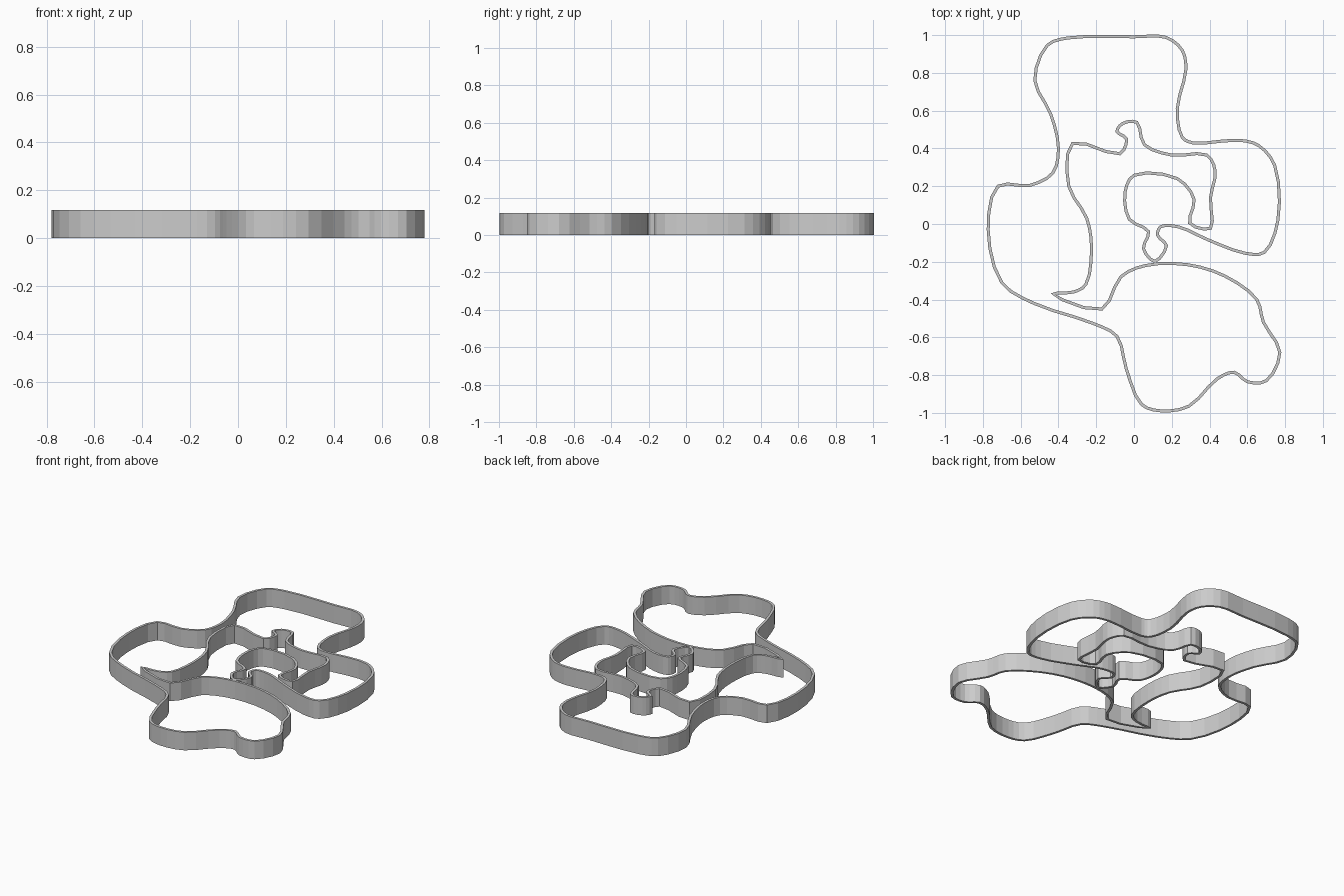
import bpy
import bmesh
from mathutils import Vector

if "Cube" in bpy.data.objects:
    bpy.data.objects.remove(bpy.data.objects["Cube"])

HEIGHT = 0.117
HALF_WALL = 0.008
STEPS = 3

# Guide points of the single closed ribbon, clockwise from the top left lobe
path = [
    (-.35, .985), (0, .991), (.17, .988), (.255, .92), (.275, .82), (.229, .61),
    (.255, .46), (.31, .43), (.56, .443), (.66, .415), (.745, .31), (.762, .02),
    (.69, -.15), (.59, -.155), (.39, -.083),
    # keyhole and inner hook
    (.235, -.015), (.14, -.015), (.125, -.06), (.172, -.115), (.11, -.198), (.05, -.13),
    (.077, -.04), (-.025, .025), (-.047, .17), (0, .258), (.23, .24), (.318, .13),
    (.295, .005), (.405, -.022), (.405, .14), (.43, .28), (.385, .365), (.2, .365),
    (.055, .42), (.015, .538), (-.06, .532), (-.09, .49), (-.04, .45), (-.075, .372),
    # inner left run and spike
    (-.325, .427), (-.345, .2), (-.25, .03), (-.225, -.13), (-.255, -.32),
    (-.32, -.36), (-.43, -.37), (-.17, -.45), (-.07, -.28),
    # lower lobe
    (.06, -.22), (.28, -.215), (.48, -.275), (.65, -.4), (.685, -.52), (.772, -.68),
    (.7, -.83), (.6, -.835), (.53, -.785), (.44, -.82), (.29, -.965), (.14, -.989),
    (.04, -.955), (-.04, -.77), (-.09, -.595), (-.22, -.525),
    # left lobe and neck
    (-.53, -.42), (-.7, -.31), (-.772, -.03), (-.72, .2), (-.55, .205), (-.43, .27),
    (-.4, .4), (-.44, .58), (-.525, .76), (-.46, .945),
]


def spline(points, steps):
    """Closed centripetal curve through the guide points."""
    pts = [Vector(p) for p in points]
    n = len(pts)
    out = []
    for i in range(n):
        a, b, c, d = (pts[(i + k) % n] for k in (-1, 0, 1, 2))
        t1 = (b - a).length ** 0.5
        t2 = (c - b).length ** 0.5
        t3 = (d - c).length ** 0.5
        m1 = (c - b) + t2 * ((b - a) / t1 - (c - a) / (t1 + t2))
        m2 = (c - b) + t2 * ((d - c) / t3 - (d - b) / (t2 + t3))
        for s in range(steps):
            u = s / steps
            out.append((2*u**3 - 3*u**2 + 1) * b + (u**3 - 2*u**2 + u) * m1
                       + (3*u**2 - 2*u**3) * c + (u**3 - u**2) * m2)
    return out


def ribbon_wall(name, line):
    """Upright thin wall following a closed line."""
    bm = bmesh.new()
    rings = []
    n = len(line)
    for i, p in enumerate(line):
        d1 = (p - line[i - 1]).normalized()
        d2 = (line[(i + 1) % n] - p).normalized()
        t = (d1 + d2).normalized()
        side = Vector((-t.y, t.x)) * HALF_WALL / max(t.dot(d1), 0.7)
        l, r = p + side, p - side
        rings.append([bm.verts.new((q.x, q.y, z)) for q, z in
                      ((l, 0), (l, HEIGHT), (r, HEIGHT), (r, 0))])
    for i in range(n):
        a, b = rings[i], rings[(i + 1) % n]
        for k in range(4):
            j = (k + 1) % 4
            bm.faces.new((a[k], a[j], b[j], b[k]))
    bmesh.ops.recalc_face_normals(bm, faces=bm.faces)
    mesh = bpy.data.meshes.new(name)
    bm.to_mesh(mesh)
    bm.free()
    obj = bpy.data.objects.new(name, mesh)
    bpy.context.collection.objects.link(obj)
    return obj


ribbon_wall("cutter_wall", spline(path, STEPS))
